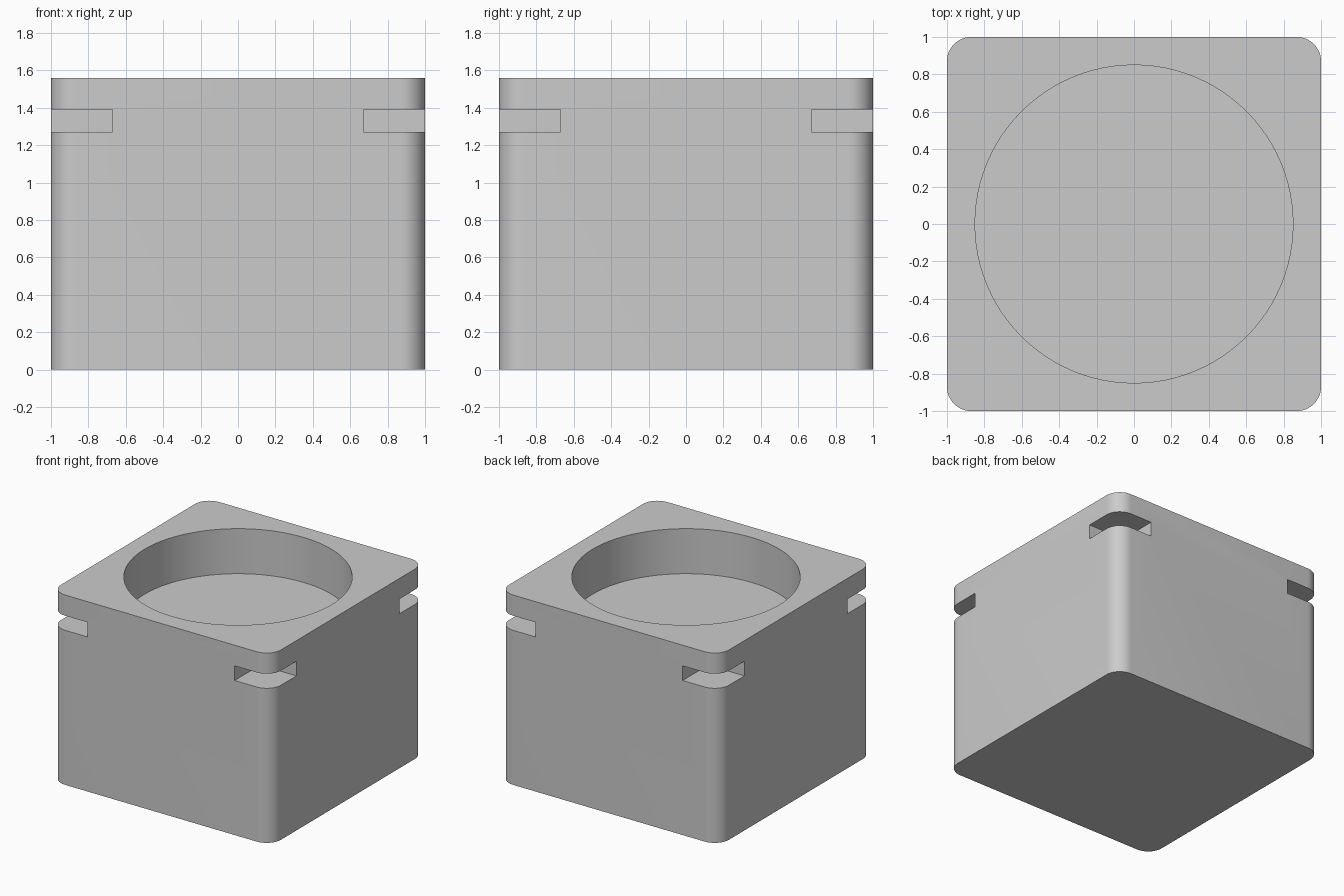
import bpy
import bmesh
import math
from mathutils import Matrix

HEIGHT = 1.56
CORNER_RADIUS = 0.13
WELL_RADIUS = 0.85
WELL_FLOOR = 1.19
NOTCH_INNER = 0.67
NOTCH_LOW, NOTCH_HIGH = 1.27, 1.39

if "Cube" in bpy.data.objects:
    bpy.data.objects.remove(bpy.data.objects["Cube"], do_unlink=True)

grey = bpy.data.materials.new("light grey")
grey.use_nodes = True
grey.diffuse_color = (0.6, 0.6, 0.6, 1)
grey.node_tree.nodes["Principled BSDF"].inputs["Base Color"].default_value = (0.6, 0.6, 0.6, 1)


def make_object(name, bm):
    mesh = bpy.data.meshes.new(name)
    bm.to_mesh(mesh)
    bm.free()
    mesh.materials.append(grey)
    obj = bpy.data.objects.new(name, mesh)
    bpy.context.collection.objects.link(obj)
    return obj


def box(bm, low, high):
    size = [h - l for l, h in zip(low, high)]
    middle = [(l + h) / 2 for l, h in zip(low, high)]
    matrix = Matrix.Translation(middle) @ Matrix.Diagonal((*size, 1))
    return bmesh.ops.create_cube(bm, size=1, matrix=matrix)["verts"]


# Block with rounded upright corners
bm = bmesh.new()
box(bm, (-1, -1, 0), (1, 1, HEIGHT))
uprights = [e for e in bm.edges if abs(e.verts[0].co.z - e.verts[1].co.z) > 1]
bmesh.ops.bevel(bm, geom=uprights, offset=CORNER_RADIUS, segments=12,
                profile=0.5, affect='EDGES')
block = make_object("block", bm)

# Round well in the top
bm = bmesh.new()
depth = HEIGHT + 0.2 - WELL_FLOOR
bmesh.ops.create_cone(bm, cap_ends=True, segments=96, radius1=WELL_RADIUS,
                      radius2=WELL_RADIUS, depth=depth,
                      matrix=Matrix.Translation((0, 0, WELL_FLOOR + depth / 2)))
well_cutter = make_object("well_cutter", bm)

# Square notch across each corner
bm = bmesh.new()
for sx in (-1, 1):
    for sy in (-1, 1):
        xs = sorted((sx * NOTCH_INNER, sx * 1.2))
        ys = sorted((sy * NOTCH_INNER, sy * 1.2))
        box(bm, (xs[0], ys[0], NOTCH_LOW), (xs[1], ys[1], NOTCH_HIGH))
notch_cutter = make_object("notch_cutter", bm)

# Cut the block, then discard the cutters
bpy.ops.object.select_all(action='DESELECT')
bpy.context.view_layer.objects.active = block
block.select_set(True)
for cutter in (well_cutter, notch_cutter):
    cutter.hide_render = True
    cut = block.modifiers.new(cutter.name, 'BOOLEAN')
    cut.operation = 'DIFFERENCE'
    cut.solver = 'EXACT'
    cut.object = cutter
    bpy.ops.object.modifier_apply(modifier=cut.name)
    bpy.data.objects.remove(cutter, do_unlink=True)

bpy.ops.object.shade_smooth_by_angle(angle=math.radians(30))
